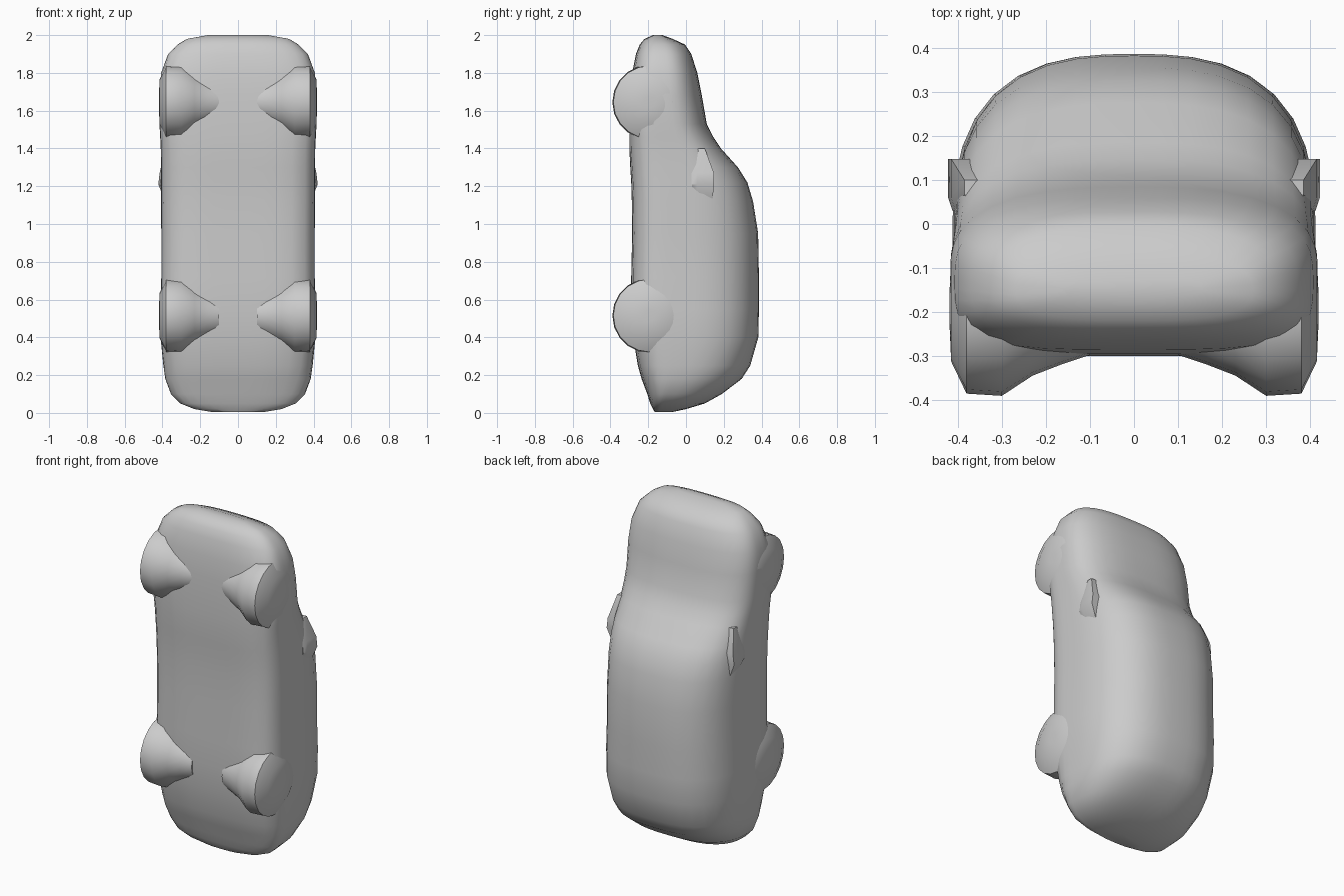
import bpy, bmesh, math

paint = bpy.data.materials.new("plain grey")
paint.diffuse_color = (0.6, 0.6, 0.6, 1)


def finish(name, bm, angle=40):
    bmesh.ops.recalc_face_normals(bm, faces=bm.faces)
    mesh = bpy.data.meshes.new(name)
    bm.to_mesh(mesh)
    bm.free()
    mesh.materials.append(paint)
    ob = bpy.data.objects.new(name, mesh)
    bpy.context.collection.objects.link(ob)
    bpy.ops.object.select_all(action='DESELECT')
    ob.select_set(True)
    bpy.context.view_layer.objects.active = ob
    bpy.ops.object.shade_smooth_by_angle(angle=math.radians(angle))
    return ob


def loft(bm, rings):
    loops = [[bm.verts.new(p) for p in ring] for ring in rings]
    for a, b in zip(loops, loops[1:]):
        for i in range(len(a)):
            j = (i + 1) % len(a)
            bm.faces.new((a[i], a[j], b[j], b[i]))
    bm.faces.new(loops[0])
    bm.faces.new(loops[-1])


# Body stations from tail to nose: height, floor y, roof y, half width, belt y, lower squareness
STATIONS = [
    (0.005, -0.165, -0.07, 0.14, -0.13, 2.5),
    (0.02, -0.175, 0.00, 0.23, -0.13, 2.7),
    (0.05, -0.19, 0.10, 0.305, -0.12, 3),
    (0.10, -0.205, 0.19, 0.355, -0.10, 3),
    (0.18, -0.235, 0.295, 0.385, -0.07, 3.5),
    (0.25, -0.255, 0.34, 0.395, -0.04, 4),
    (0.40, -0.28, 0.383, 0.41, -0.02, 4.5),
    (0.55, -0.29, 0.386, 0.412, -0.02, 5),
    (0.72, -0.29, 0.386, 0.406, -0.02, 5),
    (0.95, -0.285, 0.382, 0.406, -0.02, 5),
    (1.12, -0.287, 0.355, 0.408, -0.02, 5),
    (1.22, -0.29, 0.325, 0.408, -0.03, 5),
    (1.30, -0.295, 0.275, 0.408, -0.04, 5),
    (1.40, -0.30, 0.185, 0.409, -0.06, 5),
    (1.46, -0.30, 0.145, 0.412, -0.08, 5),
    (1.53, -0.30, 0.11, 0.416, -0.10, 5),
    (1.68, -0.295, 0.084, 0.417, -0.11, 4.5),
    (1.80, -0.285, 0.06, 0.407, -0.12, 4),
    (1.90, -0.265, 0.028, 0.37, -0.13, 3.5),
    (1.95, -0.245, -0.005, 0.32, -0.14, 3),
    (1.98, -0.22, -0.07, 0.27, -0.15, 2.7),
    (2.00, -0.175, -0.125, 0.16, -0.15, 2.5),
]


def section(z, floor, roof, width, belt, square):
    ring = []
    for i in range(40):
        a = math.tau * i / 40
        c, s = math.cos(a), math.sin(a)
        n = 2.7 if s > 0 else square
        k = (abs(c) ** n + abs(s) ** n) ** (-1 / n)
        ring.append((width * c * k, belt + s * k * (roof - belt if s > 0 else belt - floor), z))
    return ring


bm = bmesh.new()
loft(bm, [section(*s) for s in STATIONS])
finish("body", bm)

# Wheels blended into the underside: axial position and radius
WHEEL = [(0.10, 0.105), (0.16, 0.125), (0.23, 0.152), (0.30, 0.198),
         (0.38, 0.193), (0.415, 0.12), (0.419, 0.03)]
for end, cz in (("rear", 0.515), ("front", 1.645)):
    for label, side in (("left", -1), ("right", 1)):
        bm = bmesh.new()
        loft(bm, [[(side * x, -0.192 + r * math.cos(math.tau * i / 20),
                    cz + r * math.sin(math.tau * i / 20)) for i in range(20)]
                  for x, r in WHEEL])
        finish(f"{end}_{label}_wheel", bm)

# Wing mirrors: wedges tapering toward the nose
for label, side in (("left", -1), ("right", 1)):
    bm = bmesh.new()
    loft(bm, [[(side * x, y, z) for x, y in ((0.34, y0), (xo - 0.01, y0), (xo, y0 + 0.03),
                                             (xo, y1), (0.34, y1))]
              for z, y0, y1, xo in ((1.12, 0.05, 0.14, 0.385), (1.21, 0.03, 0.148, 0.422),
                                    (1.27, 0.03, 0.148, 0.415), (1.40, 0.04, 0.10, 0.385))])
    finish(f"{label}_mirror", bm, 30)
